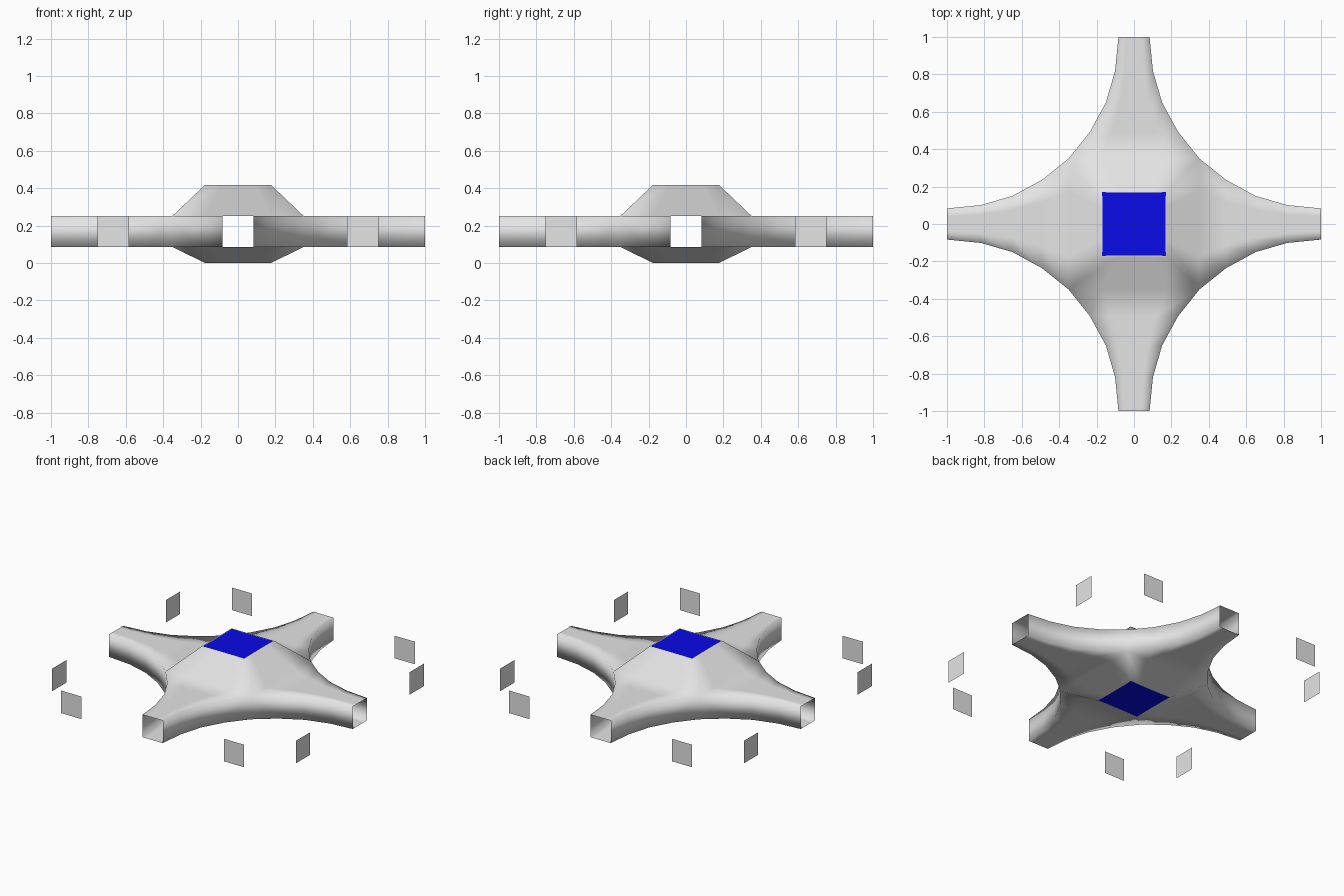
import bpy, bmesh
from mathutils import Matrix, Vector
from math import pi

if "Cube" in bpy.data.objects:
    bpy.data.objects.remove(bpy.data.objects["Cube"])

def material(name, rgb):
    m = bpy.data.materials.new(name)
    m.diffuse_color = (*rgb, 1)
    m.use_nodes = True
    m.node_tree.nodes["Principled BSDF"].inputs["Base Color"].default_value = m.diffuse_color
    return m

grey = material("light grey", (0.78, 0.78, 0.78))
blue = material("blue", (0.003, 0.003, 0.8))

def finish(bm, name, mats):
    me = bpy.data.meshes.new(name)
    bm.to_mesh(me)
    bm.free()
    for m in mats:
        me.materials.append(m)
    ob = bpy.data.objects.new(name, me)
    bpy.context.collection.objects.link(ob)
    return ob

# (distance from centre, half width) along one arm, from open end to hub corner
ARM = [(1.0, 0.083), (0.82, 0.101), (0.65, 0.15), (0.492, 0.236), (0.35, 0.35)]
LOW, HIGH, TOP = 0.085, 0.252, 0.418
HUB = 0.176
COLS = (-1, -0.5, 0, 0.5, 1)

# Hollow four-armed junction: one continuous shell
bm = bmesh.new()

def loft(rows):
    vs = [[bm.verts.new(p) for p in row] for row in rows]
    for a, b in zip(vs, vs[1:]):
        for i in range(len(a) - 1):
            bm.faces.new((a[i], a[i + 1], b[i + 1], b[i]))

for k in range(4):
    rot = Matrix.Rotation(k * pi / 2, 3, 'Z')
    # roof and floor of the arm, continuing up / down the hub slope
    for z, cap in ((HIGH, TOP), (LOW, 0.0)):
        rows = [[rot @ Vector((c * w, -d, z)) for c in COLS] for d, w in ARM]
        rows.append([rot @ Vector((c * HUB, -HUB, cap)) for c in COLS])
        loft(rows)
    # upright arm walls
    for s in (-1, 1):
        loft([[rot @ Vector((s * w, -d, z)) for z in (LOW, HIGH)] for d, w in ARM])
bmesh.ops.remove_doubles(bm, verts=bm.verts, dist=0.0005)

# Hub caps with inset blue panels
bm.verts.ensure_lookup_table()
for z in (0.0, TOP):
    ring = [v for v in bm.verts if abs(v.co.z - z) < 1e-4]
    edges = [e for e in bm.edges if all(v in ring for v in e.verts)]
    face = bmesh.ops.contextual_create(bm, geom=edges)["faces"][0]
    bmesh.ops.recalc_face_normals(bm, faces=bm.faces)
    bmesh.ops.inset_individual(bm, faces=[face], thickness=0.008)
    face.material_index = 1
bmesh.ops.recalc_face_normals(bm, faces=bm.faces)
for f in bm.faces:
    f.smooth = True
finish(bm, "junction_shell", [grey, blue])

# Eight free-standing square plates level with the arm openings
bm = bmesh.new()
H = 0.083
for k in range(4):
    rot = Matrix.Rotation(k * pi / 2, 3, 'Z')
    for x in (-0.667, 0.667):
        bm.faces.new([bm.verts.new(rot @ Vector((x + a * H, -1, z)))
                      for a, z in ((-1, LOW), (1, LOW), (1, HIGH), (-1, HIGH))])
finish(bm, "side_plates", [grey])
